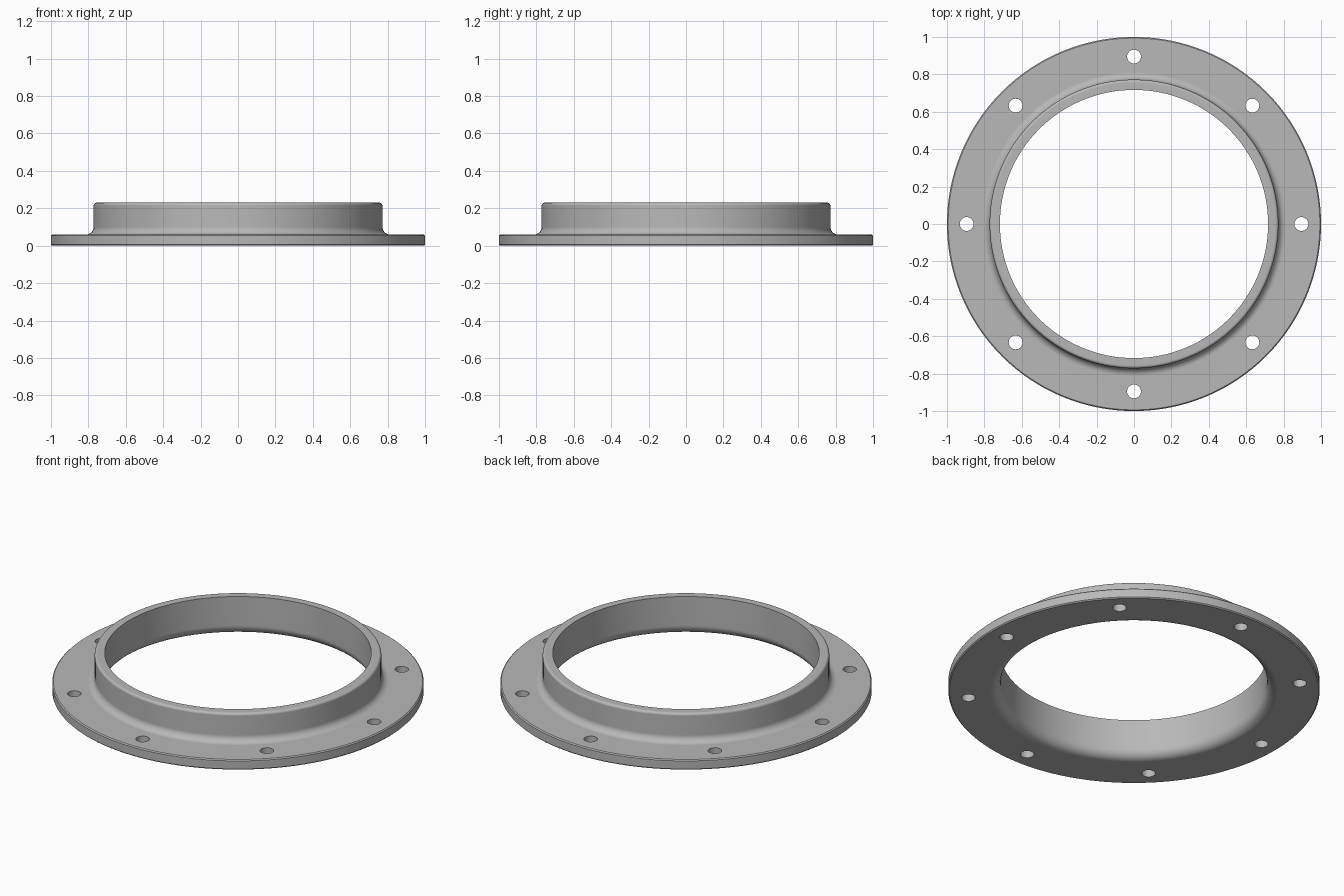
import bpy, bmesh
from math import sin, cos, pi, radians
from mathutils import Matrix, Vector

cube = bpy.data.objects.get("Cube")
if cube:
    bpy.data.objects.remove(cube, do_unlink=True)

SEGMENTS = 128
FLANGE_TOP = 0.06
TOP = 0.23
BORE, NECK, RIM = 0.717, 0.772, 1.0
HOLES, HOLE_CIRCLE, HOLE_RADIUS = 8, 0.895, 0.037


def arc(r, z, radius, start, end, steps=6):
    """Points of a fillet in the (radius, height) plane."""
    angles = [radians(start + (end - start) * i / steps) for i in range(steps + 1)]
    return [(r + radius * cos(a), z + radius * sin(a)) for a in angles]


def make_object(name, bm):
    mesh = bpy.data.meshes.new(name)
    bm.to_mesh(mesh)
    bm.free()
    obj = bpy.data.objects.new(name, mesh)
    bpy.context.collection.objects.link(obj)
    return obj


steel = bpy.data.materials.new("grey steel")
steel.use_nodes = True
colour = (0.48, 0.48, 0.48, 1)
steel.diffuse_color = colour
steel.node_tree.nodes["Principled BSDF"].inputs["Base Color"].default_value = colour

# Closed cross-section: flange rim, outer fillet, neck, rounded lip, bore, lower fillet
edge, lip, outer, inner = 0.006, 0.015, 0.04, 0.057
profile = [(RIM - edge, 0), (RIM, edge), (RIM, FLANGE_TOP - edge), (RIM - edge, FLANGE_TOP)]
profile += arc(NECK + outer, FLANGE_TOP + outer, outer, 270, 180)
profile += arc(NECK - lip, TOP - lip, lip, 0, 90, 4)
profile += [(BORE, TOP)]
profile += arc(BORE + inner, inner, inner, 180, 270)

# Revolve the cross-section
bm = bmesh.new()
rings = []
for i in range(SEGMENTS):
    a = 2 * pi * i / SEGMENTS
    rings.append([bm.verts.new((r * cos(a), r * sin(a), z)) for r, z in profile])
for i, ring in enumerate(rings):
    following = rings[(i + 1) % SEGMENTS]
    for j in range(len(profile)):
        k = (j + 1) % len(profile)
        bm.faces.new((ring[j], following[j], following[k], ring[k]))
bmesh.ops.recalc_face_normals(bm, faces=bm.faces)
flange = make_object("collar_flange", bm)
flange.data.materials.append(steel)

# Drill the bolt holes
bm = bmesh.new()
for i in range(HOLES):
    place = Matrix.Rotation(2 * pi * i / HOLES, 4, "Z") @ Matrix.Translation(Vector((HOLE_CIRCLE, 0, FLANGE_TOP / 2)))
    bmesh.ops.create_cone(bm, cap_ends=True, segments=32, radius1=HOLE_RADIUS,
                          radius2=HOLE_RADIUS, depth=0.2, matrix=place)
drill = make_object("bolt_hole_cutter", bm)
drill.data.materials.append(steel)
drill.hide_render = True

bpy.ops.object.select_all(action="DESELECT")
flange.select_set(True)
bpy.context.view_layer.objects.active = flange
cut = flange.modifiers.new("bolt holes", "BOOLEAN")
cut.operation = "DIFFERENCE"
cut.solver = "EXACT"
cut.object = drill
bpy.ops.object.modifier_apply(modifier=cut.name)
bpy.data.objects.remove(drill, do_unlink=True)

# Smooth curved surfaces while keeping machined edges crisp
bpy.ops.object.shade_smooth_by_angle(angle=radians(30))
weighted = flange.modifiers.new("even shading", "WEIGHTED_NORMAL")
weighted.keep_sharp = True
